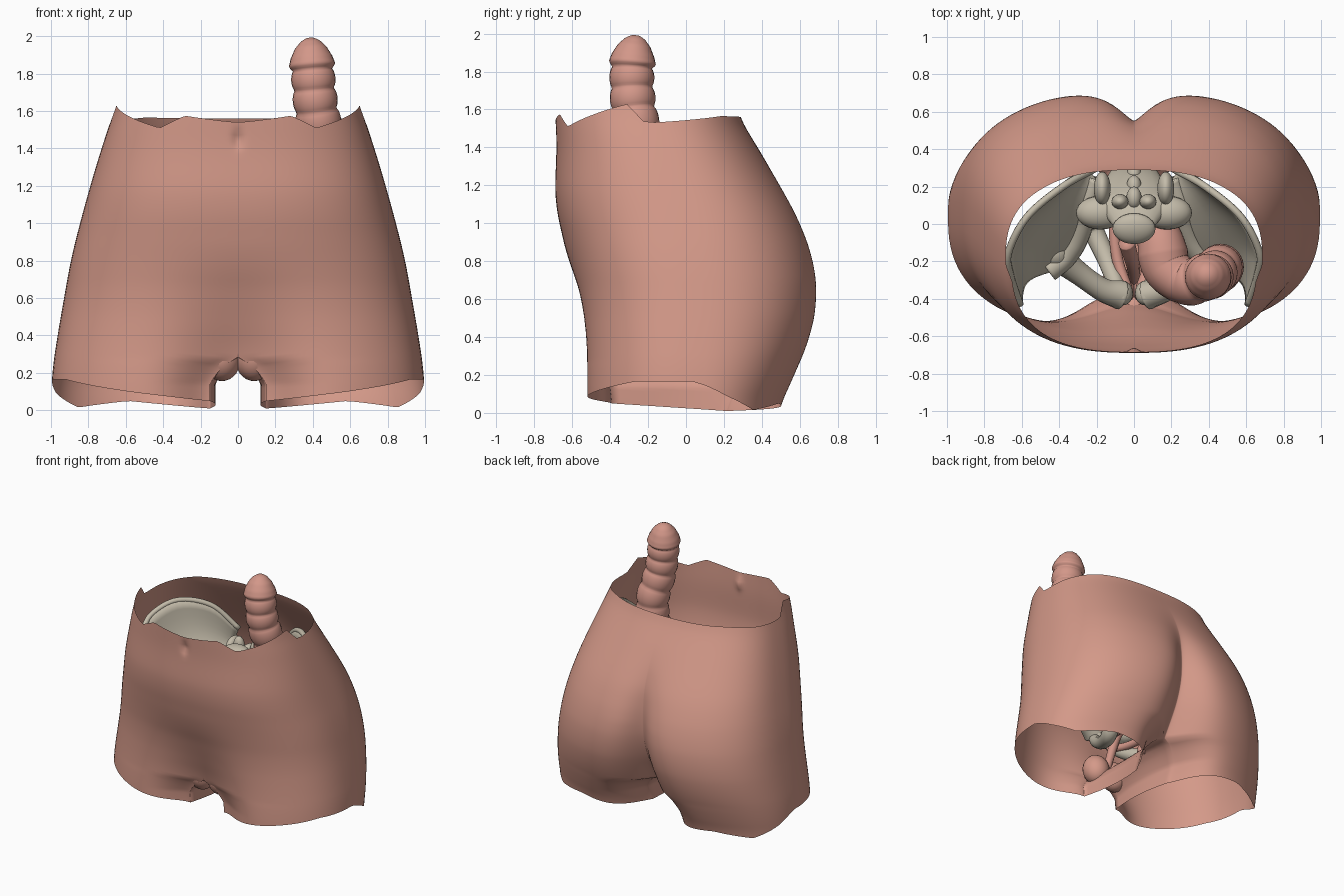
import bpy, bmesh, math
from mathutils import Vector, Matrix

if "Cube" in bpy.data.objects:
    bpy.data.objects.remove(bpy.data.objects["Cube"])


def material(name, rgb):
    m = bpy.data.materials.new(name)
    m.use_nodes = True
    m.diffuse_color = (*rgb, 1)
    b = m.node_tree.nodes["Principled BSDF"]
    b.inputs["Base Color"].default_value = (*rgb, 1)
    b.inputs["Roughness"].default_value = 0.7
    return m


SKIN = material("skin pink", (0.66, 0.32, 0.25))
BOWEL = material("bowel pink", (0.65, 0.31, 0.25))
BONE = material("bone ivory", (0.55, 0.50, 0.40))


def finish(bm, name, mat, mirror=False, thick=0):
    bmesh.ops.recalc_face_normals(bm, faces=bm.faces)
    me = bpy.data.meshes.new(name)
    bm.to_mesh(me)
    bm.free()
    me.shade_smooth()
    me.materials.append(mat)
    ob = bpy.data.objects.new(name, me)
    bpy.context.collection.objects.link(ob)
    if thick:
        s = ob.modifiers.new("thickness", "SOLIDIFY")
        s.thickness, s.offset = thick, 0
    if mirror:
        ob.modifiers.new("mirror", "MIRROR").merge_threshold = 0.0005
    return ob


def lerp(pts, v):
    for (a, p), (b, q) in zip(pts, pts[1:]):
        if v <= b:
            return p + (q - p) * max(0, (v - a) / (b - a))
    return pts[-1][1]


def smooth(pts, v, h=0.1):
    return sum(lerp(pts, v + h * k / 4) for k in range(-4, 5)) / 9


def spline(pts, t):
    """Point at t in 0..1 on a curve through all pts."""
    P = [Vector(p) for p in pts]
    f = min(max(t, 0), 1) * (len(P) - 1)
    i = min(int(f), len(P) - 2)
    f -= i
    b, c = P[i], P[i + 1]
    a = P[i - 1] if i else b * 2 - c
    d = P[i + 2] if i + 2 < len(P) else c * 2 - b
    return 0.5 * (2 * b + (c - a) * f + (2 * a - 5 * b + 4 * c - d) * f * f
                  + (3 * b - a - 3 * c + d) * f ** 3)


def tube(name, pts, radius, mat, n=40, sides=20, flat=1, mirror=False):
    bm = bmesh.new()
    side = Vector((1, 0, 0))
    rings = []
    for i in range(n + 1):
        t = i / n
        c = spline(pts, t)
        tan = (spline(pts, t + 0.01) - spline(pts, t - 0.01)).normalized()
        side = (side - tan * side.dot(tan)).normalized()
        up = tan.cross(side)
        r = radius(t)
        angles = [math.tau * k / sides for k in range(sides)]
        rings.append([bm.verts.new(c + side * r * math.cos(a) + up * r * flat * math.sin(a)) for a in angles])
    for p, q in zip(rings, rings[1:]):
        for k in range(sides):
            j = (k + 1) % sides
            bm.faces.new((p[k], p[j], q[j], q[k]))
    bm.faces.new(rings[0])
    bm.faces.new(rings[-1])
    return finish(bm, name, mat, mirror)


def blob(name, loc, size, mat, mirror=False, tilt=0):
    bm = bmesh.new()
    m = Matrix.Translation(loc) @ Matrix.Rotation(tilt, 4, "X") @ Matrix.Diagonal((*size, 1))
    bmesh.ops.create_uvsphere(bm, u_segments=24, v_segments=14, radius=1, matrix=m)
    return finish(bm, name, mat, mirror)


# Skin shell: outline values by height
WIDTH = [(0, 1), (.2, .995), (.4, .965), (.6, .93), (.8, .895), (1, .845), (1.2, .79), (1.4, .73), (1.55, .68), (1.65, .645)]
FRONT = [(.1, -.58), (.4, -.575), (.6, -.585), (.75, -.61), (1.1, -.69), (1.25, -.69), (1.4, -.68), (1.55, -.69)]
BACK = [(0, .52), (.2, .61), (.4, .69), (.6, .72), (.8, .695), (1, .62), (1.1, .565), (1.3, .44), (1.5, .315), (1.6, .26)]
CENTRE = [(0, .03), (.6, .05), (1, 0), (1.55, -.18)]
CLEFT = [(.1, .32), (.3, .29), (.6, .19), (.9, .11), (1.1, .04), (1.3, 0)]
GROIN = [(.1, .19), (.3, .14), (.5, .07), (.8, 0)]
# Cut edges by angle, from front to back
RIM = [(-90, 1.54), (-70, 1.575), (-58, 1.51), (-10, 1.63), (-3, 1.53), (47, 1.565), (90, 1.56)]
HEM = [(-90, .05), (-60, .1), (-25, .165), (0, .165), (15, .09), (35, .015), (60, .05), (90, .01)]


def inner_gap(z):
    return 0.15 * math.sqrt(min(max((0.27 - z) / 0.13, 0), 1))


def skin_point(deg, z):
    a = math.radians(deg)
    c = smooth(CENTRE, z)
    out = max(math.cos(a), 0) ** 0.8
    x = out * smooth(WIDTH, z)
    reach = smooth(BACK if a > 0 else FRONT, z) - c
    y = c + reach * abs(math.sin(a)) ** 0.8
    if a > 0:
        y -= smooth(CLEFT, z) * math.exp(-(x / lerp([(0, .19), (.8, .12)], z)) ** 1.35)
    else:
        y += smooth(GROIN, z) * math.exp(-(x / .32) ** 2)
        y += .025 * math.exp(-(x / .03) ** 2 - ((z - 1.45) / .035) ** 2)
    x += inner_gap(z) * (1 - out) ** 3
    return Vector((x if x > 1e-5 else 0, y, z))


bm = bmesh.new()
N, M, ROWS = 80, 14, 60
rows = []
for r in range(ROWS + 1):
    u = (r / ROWS) ** 1.4
    row = []
    for i in range(N + 1):
        deg = 90 * math.sin(math.pi * (i / N - 0.5))
        lo, hi = lerp(HEM, deg), lerp(RIM, deg)
        row.append(skin_point(deg, lo + (hi - lo) * u))
    # Inner thigh runs from back to front
    for i in range(1, M):
        f = i / M
        z = .01 + .04 * f + (1.55 - .01 - .04 * f) * u
        p = skin_point(90, z).lerp(skin_point(-90, z), f)
        p.x *= 1 - .2 * math.sin(math.pi * f)
        row.append(p)
    rows.append([bm.verts.new(p) for p in row])
for p, q in zip(rows, rows[1:]):
    for k in range(N + M):
        j = (k + 1) % (N + M)
        quad = (p[k], p[j], q[j], q[k])
        if max(v.co.x for v in quad) > 1e-4:
            bm.faces.new(quad)
bmesh.ops.delete(bm, geom=[v for v in bm.verts if not v.link_faces], context="VERTS")
finish(bm, "skin_shell", SKIN, mirror=True)
blob("outer_fold", (.085, -.335, .275), (.1, .1, .12), SKIN, True, .25)

# Hip bones: flared wing between crest and base line
crest = [(.2, .3, 1.18), (.38, .2, 1.36), (.57, .04, 1.41), (.67, -.15, 1.34), (.66, -.28, 1.24), (.61, -.43, 1.1)]
base = [(.2, .24, 1.0), (.25, .1, .96), (.27, 0, .9), (.31, -.1, .84), (.37, -.18, .8), (.46, -.25, .8)]
bm = bmesh.new()
grid = []
for i in range(25):
    a, b = spline(base, i / 24), spline(crest, i / 24)
    line = []
    for k in range(11):
        f = k / 10
        bow = math.sin(math.pi * f) * .05
        line.append(bm.verts.new(a.lerp(b, f) + Vector((bow, bow * .6, -bow))))
    grid.append(line)
for p, q in zip(grid, grid[1:]):
    for k in range(10):
        bm.faces.new((p[k], p[k + 1], q[k + 1], q[k]))
finish(bm, "hip_wing", BONE, True, .035)
tube("hip_crest", crest, lambda t: .02, BONE, sides=10, mirror=True)
tube("hip_brim", base, lambda t: .045 + .02 * t, BONE, sides=12, mirror=True)
blob("hip_socket", (.42, -.15, .75), (.1, .11, .13), BONE, True)
tube("upper_pubic_branch", [(.4, -.18, .77), (.3, -.26, .72), (.17, -.35, .66), (.07, -.38, .61)],
     lambda t: .08 - .02 * math.sin(math.pi * t), BONE, sides=14, mirror=True)
tube("sitting_bone", [(.38, -.1, .74), (.3, 0, .6), (.25, .03, .45), (.22, -.03, .38),
                      (.15, -.18, .42), (.1, -.31, .5), (.07, -.38, .58)],
     lambda t: .075 - .035 * t, BONE, sides=14, mirror=True)
blob("pubic_body", (.06, -.37, .6), (.055, .06, .09), BONE, True, .4)

# Sacrum, tail and its processes
sacrum = [(0, -.01, 1.14), (0, .1, 1.05), (0, .23, .88), (0, .29, .7), (0, .26, .55), (0, .18, .48)]
tube("sacrum", sacrum, lambda t: lerp([(0, .11), (.2, .2), (.5, .13), (1, .015)], t), BONE, flat=.4)
blob("sacrum_top", (0, -.025, 1.16), (.115, .085, .05), BONE, tilt=.3)
blob("sacrum_wing", (.18, .06, 1.04), (.13, .09, .08), BONE, True)
blob("joint_process", (.075, .12, 1.14), (.045, .04, .08), BONE, True)
blob("side_process", (.17, .19, 1.08), (.045, .09, .09), BONE, True)
for i in range(4):
    blob("spine_process_%d" % (i + 1), (0, .14 + .06 * i, 1.12 - .11 * i), (.04, .06, .05), BONE)

# Large bowel with pouches, then the smooth rectum
bowel = [(.385, -.265, 1.99), (.4, -.285, 1.8), (.42, -.275, 1.6), (.46, -.23, 1.37), (.44, -.25, 1.14),
         (.3, -.31, 1.0), (.18, -.24, .95), (.14, -.09, .93), (.08, .08, .85), (.02, .18, .68),
         (0, .16, .48), (0, .08, .27)]


def bowel_radius(t):
    if t < .08:
        return lerp([(0, .02), (.007, .05), (.025, .085), (.05, .112), (.07, .125), (.08, .108)], t)
    pouch = abs(math.sin(math.pi * (t * 20 + .4))) ** .5
    swell = lerp([(0, .1), (.4, .115), (.6, .135), (.75, .09), (1, .03)], t)
    return swell + lerp([(0, .02), (.4, .018), (.5, 0)], t) * (pouch - .25)


tube("large_bowel", bowel, bowel_radius, BOWEL, n=220, sides=24)
tube("front_canal", [(0, -.33, .24), (0, -.27, .4), (-.01, -.2, .56), (-.04, -.1, .68)],
     lambda t: .025 + .02 * t, BOWEL, sides=12)
tube("floor_muscle", [(.04, -.34, .5), (.09, -.18, .48), (.1, 0, .48), (.04, .14, .5)],
     lambda t: .03, BOWEL, sides=10, mirror=True)
